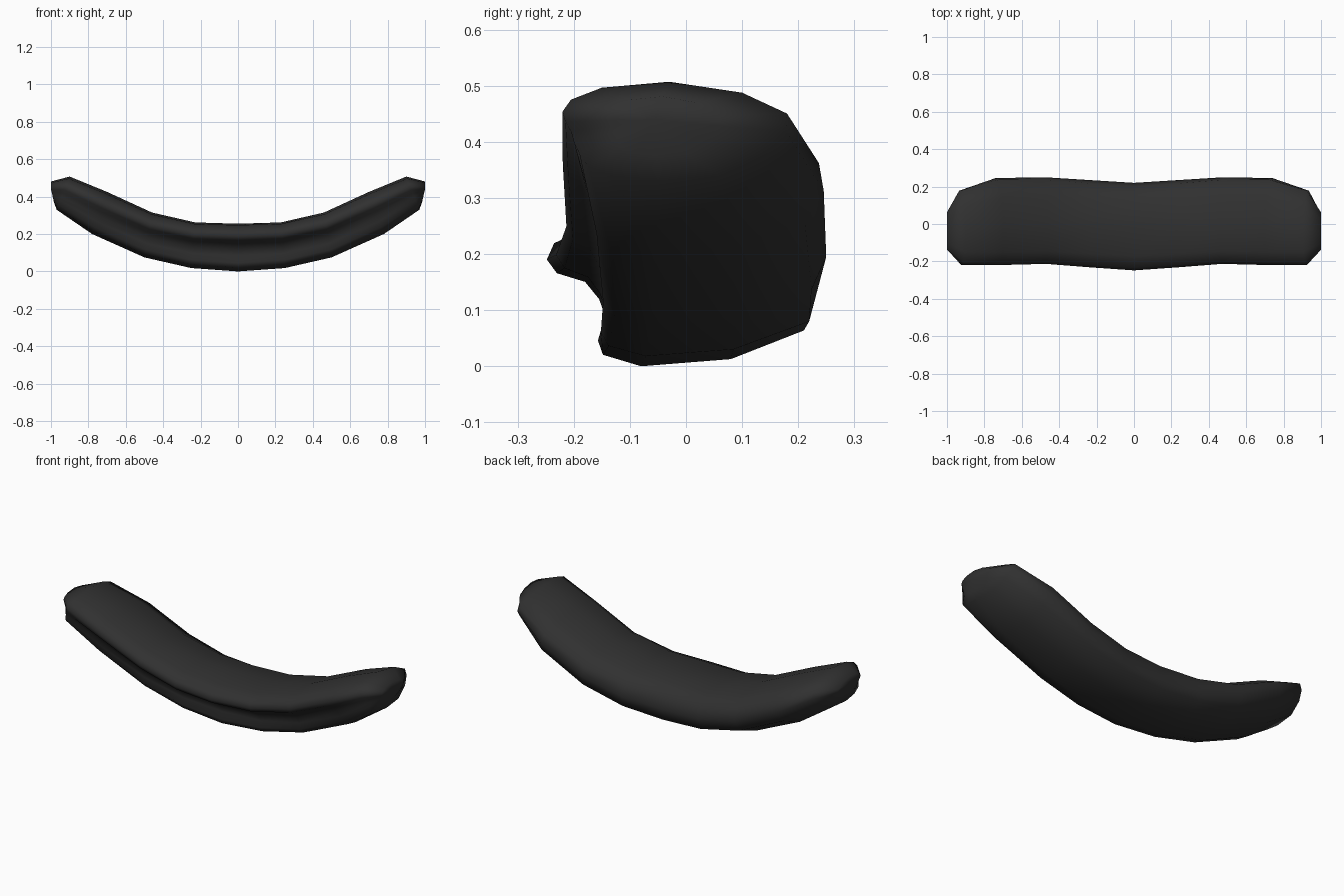
import bpy, bmesh

if "Cube" in bpy.data.objects:
    bpy.data.objects.remove(bpy.data.objects["Cube"])

# Cross-sections as (y, height fraction), from the bottom, up the grooved front, over the back
MIDDLE = [(-.08, 0), (-.148, .08), (-.157, .18), (-.142, .33), (-.155, .47), (-.18, .59),
          (-.23, .65), (-.248, .745), (-.235, .86), (-.17, .97), (0, 1), (.13, .95),
          (.2, .78), (.22, .5), (.21, .25), (.08, .05)]
END = [(-.05, 0), (-.13, .05), (-.175, .15), (-.19, .28), (-.2, .4), (-.205, .5),
       (-.215, .6), (-.22, .7), (-.205, .82), (-.15, .94), (-.03, 1), (.1, .89),
       (.18, .68), (.178, .5), (.14, .27), (.06, .05)]

# Stations: bottom x, bottom z, top x, top z, blend to END, front scale, back scale
STATIONS = [(0, 0, 0, .255, 0, 1, 1),
            (.25, .018, .23, .262, .15, .95, 1.1),
            (.5, .075, .46, .315, .4, .9, 1.23),
            (.78, .2, .7, .425, .6, .95, 1.26),
            (.97, .33, .9, .507, 1, 1, 1)]


def ring(station):
    bx, bz, tx, tz, f, front, back = station
    pts = []
    for (y0, u0), (y1, u1) in zip(MIDDLE, END):
        y, u = y0 + (y1 - y0) * f, u0 + (u1 - u0) * f
        y *= front if y < 0 else back
        pts.append((bx + (tx - bx) * u, y, bz + (tz - bz) * u))
    return pts


half = [ring(s) for s in STATIONS]

# Rounded end cap ring
half.append([(.985 + .015 * min(1, u * 1.5), -.055 + (y + .055) * .5,
              .33 + .177 * (.63 + (u - .63) * .6)) for y, u in END])

# Mirror the stations and skin them into one curved bar
rings = [[(-x, y, z) for x, y, z in r] for r in half[:0:-1]] + half
bm = bmesh.new()
loops = [[bm.verts.new(p) for p in r] for r in rings]
n = len(MIDDLE)
for a, b in zip(loops, loops[1:]):
    for i in range(n):
        j = (i + 1) % n
        bm.faces.new((a[i], a[j], b[j], b[i]))
for loop, side in ((loops[0], -1), (loops[-1], 1)):
    tip = bm.verts.new((side, -.055, .44))
    for i in range(n):
        bm.faces.new((loop[i], loop[(i + 1) % n], tip))
bmesh.ops.recalc_face_normals(bm, faces=bm.faces)
for face in bm.faces:
    face.smooth = True

mesh = bpy.data.meshes.new("curved_bar")
bm.to_mesh(mesh)
bm.free()
bar = bpy.data.objects.new("curved_bar", mesh)
bpy.context.collection.objects.link(bar)

# Dark rubber colour
dark = bpy.data.materials.new("dark_rubber")
dark.diffuse_color = (.03, .03, .03, 1)
dark.use_nodes = True
dark.node_tree.nodes["Principled BSDF"].inputs["Base Color"].default_value = dark.diffuse_color
mesh.materials.append(dark)
